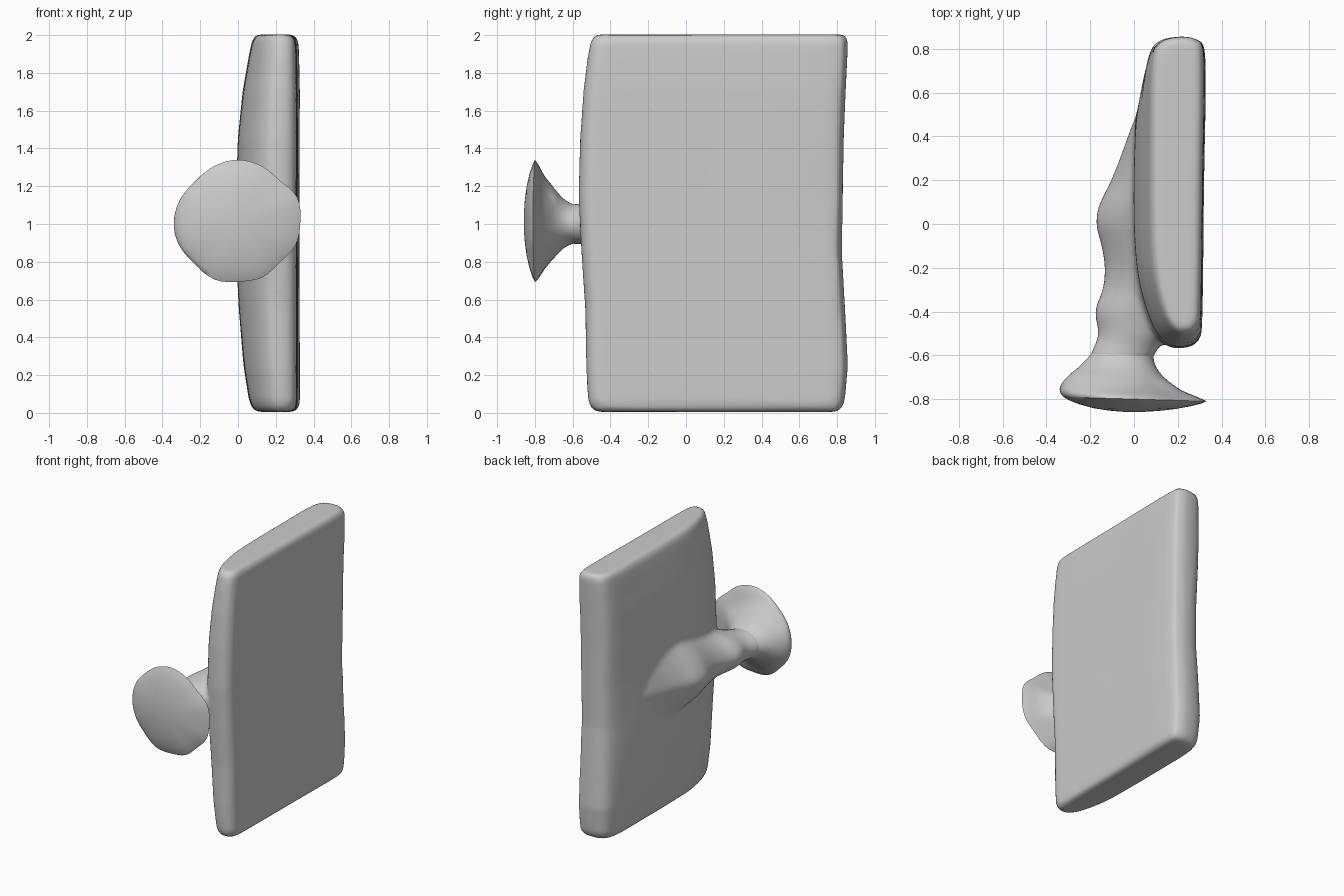
import bpy, bmesh, math

if "Cube" in bpy.data.objects:
    bpy.data.objects.remove(bpy.data.objects["Cube"])

grey = bpy.data.materials.new("light grey")
grey.diffuse_color = (0.6, 0.6, 0.6, 1)
grey.use_nodes = True
grey.node_tree.nodes["Principled BSDF"].inputs["Base Color"].default_value = grey.diffuse_color


def loft(name, rings):
    """Skin a list of closed rings and cap both ends."""
    bm = bmesh.new()
    rows = [[bm.verts.new(p) for p in ring] for ring in rings]
    n = len(rows[0])
    for a, b in zip(rows, rows[1:]):
        for i in range(n):
            j = (i + 1) % n
            bm.faces.new((a[i], a[j], b[j], b[i]))
    bm.faces.new(rows[0][::-1])
    bm.faces.new(rows[-1])
    bmesh.ops.recalc_face_normals(bm, faces=bm.faces)
    mesh = bpy.data.meshes.new(name)
    bm.to_mesh(mesh)
    bm.free()
    mesh.materials.append(grey)
    obj = bpy.data.objects.new(name, mesh)
    bpy.context.collection.objects.link(obj)
    return obj


def catmull(pts, steps, closed):
    """Smooth curve through points of any dimension."""
    n, out = len(pts), []
    for i in range(n if closed else n - 1):
        ids = [i - 1, i, i + 1, i + 2]
        ids = [k % n if closed else min(max(k, 0), n - 1) for k in ids]
        p0, p1, p2, p3 = (pts[k] for k in ids)
        for s in range(steps):
            t = s / steps
            out.append([0.5 * (2 * b + (c - a) * t + (2 * a - 5 * b + 4 * c - d) * t * t
                               + (3 * b - a - 3 * c + d) * t ** 3)
                        for a, b, c, d in zip(p0, p1, p2, p3)])
    return out if closed else out + [list(pts[-1])]


def ellipse(y, x0, x1, z0, z1, power=1.0, wobble=None, tilt=0.0, n=64):
    """Ring across y; power above 1 pinches it towards a diamond."""
    ring = []
    for i in range(n):
        a = math.tau * i / n
        r = wobble[i][0] if wobble else 1
        c, s = (math.copysign(abs(f) ** power, f) for f in (math.cos(a), math.sin(a)))
        x = (x0 + x1) / 2 + (x1 - x0) / 2 * c * r
        z = (z0 + z1) / 2 + (z1 - z0) / 2 * s * r
        ring.append((x, y - tilt * x, z))
    return ring


# Upright slab: plan section bulges at mid height and is boxier at both ends
bulged = [(0, .42), (.03, .70), (.15, .84), (.28, .94), (.42, .985), (.66, 1), (.90, .99),
          (1.03, .93), (1.02, .5), (1, .1), (.95, .025), (.78, 0), (.5, .005),
          (.28, .07), (.08, .22)]
boxy = [(0, .42), (.0, .70), (.0, .84), (.06, .94), (.22, .985), (.6, 1), (.90, .99),
        (1.06, .93), (1.03, .5), (1, .1), (.95, .025), (.78, 0), (.5, .005),
        (.25, .07), (.05, .22)]
bulged, boxy = catmull(bulged, 4, True), catmull(boxy, 4, True)
levels = [  # z, x min, x max, y min, y max
    (0.005, .10, .285, -.47, .80), (.02, .08, .305, -.495, .82), (.06, .06, .312, -.515, .84),
    (.25, .03, .312, -.525, .857), (.55, .005, .312, -.53, .842), (.85, -.01, .312, -.55, .825),
    (1.15, -.01, .312, -.565, .83), (1.45, .0, .312, -.557, .835), (1.7, .025, .312, -.54, .845),
    (1.9, .06, .308, -.515, .855), (1.97, .075, .305, -.50, .857), (1.99, .085, .295, -.49, .85),
    (2.003, .10, .28, -.47, .84)]
rings = []
for z, x0, x1, y0, y1 in levels:
    k = min(1, abs(z - 1)) ** 1.5
    rings.append([(x0 + (u + (p - u) * k) * (x1 - x0), y0 + (v + (q - v) * k) * (y1 - y0), z)
                  for (u, v), (p, q) in zip(bulged, boxy)])
slab = loft("slab", rings)

# Arm: ridge that swells out of the slab's left face and reaches forward
arm_path = [  # y, x min, x max, z min, z max, pinch
    (.56, .04, .24, .60, 1.40, 1.5), (.45, -.01, .24, .60, 1.40, 1.5),
    (.30, -.065, .24, .64, 1.36, 1.5), (.18, -.115, .24, .68, 1.32, 1.5),
    (.09, -.16, .24, .72, 1.28, 1.45), (0, -.175, .24, .75, 1.25, 1.4),
    (-.1, -.15, .23, .78, 1.22, 1.3), (-.2, -.135, .22, .81, 1.19, 1.25),
    (-.3, -.145, .2, .84, 1.16, 1.2), (-.4, -.18, .19, .86, 1.14, 1.1),
    (-.5, -.163, .16, .88, 1.12, 1), (-.57, -.188, .11, .895, 1.105, 1),
    (-.62, -.21, .085, .89, 1.11, 1)]
arm = loft("arm", [ellipse(*s) for s in catmull(arm_path, 3, False)])

# Fuse arm and slab into one softly blended body
bpy.context.view_layer.objects.active = slab
slab.select_set(True)
arm.select_set(True)
bpy.ops.object.join()
slab.name = "slab_with_arm"
remesh = slab.modifiers.new("fuse", 'REMESH')
remesh.mode = 'VOXEL'
remesh.voxel_size = 0.018
soften = slab.modifiers.new("soften", 'SMOOTH')
soften.factor = 0.5
soften.iterations = 7
bpy.ops.object.modifier_apply(modifier="fuse")
bpy.ops.object.modifier_apply(modifier="soften")

# Flared round pad with a slightly uneven rim and a shallow domed face
uneven = catmull([(r,) for r in (1, 1.03, .95, .985, 1.015, 1, .97, .995, 1.005, 1.01, .99,
                                 1.03, .985, .99, .945, 1.0)], 4, True)
flare = catmull([(-.56, -.17, .11, .90, 1.10), (-.60, -.20, .09, .895, 1.105),
                 (-.65, -.245, .10, .87, 1.135), (-.70, -.30, .14, .82, 1.19),
                 (-.75, -.335, .21, .76, 1.25), (-.782, -.335, .29, .71, 1.31),
                 (-.80, -.32, .33, .69, 1.335)], 3, False)
rings = [ellipse(*s, 1, uneven if s[0] < -.7 else None, .03 * min(1, (-.56 - s[0]) / .2))
         for s in flare]
for y, k in ((-.812, .93), (-.828, .78), (-.843, .58), (-.853, .36), (-.858, .15)):
    rings.append(ellipse(y, -.32 * k, .33 * k, 1.012 - .3225 * k, 1.012 + .3225 * k,
                         1, uneven, .03 * k * k))
pad = loft("round_pad", rings)

# Smooth shading with crisp rim
for obj in (slab, pad):
    bpy.ops.object.select_all(action='DESELECT')
    obj.select_set(True)
    bpy.context.view_layer.objects.active = obj
    bpy.ops.object.shade_smooth_by_angle(angle=math.radians(40))
